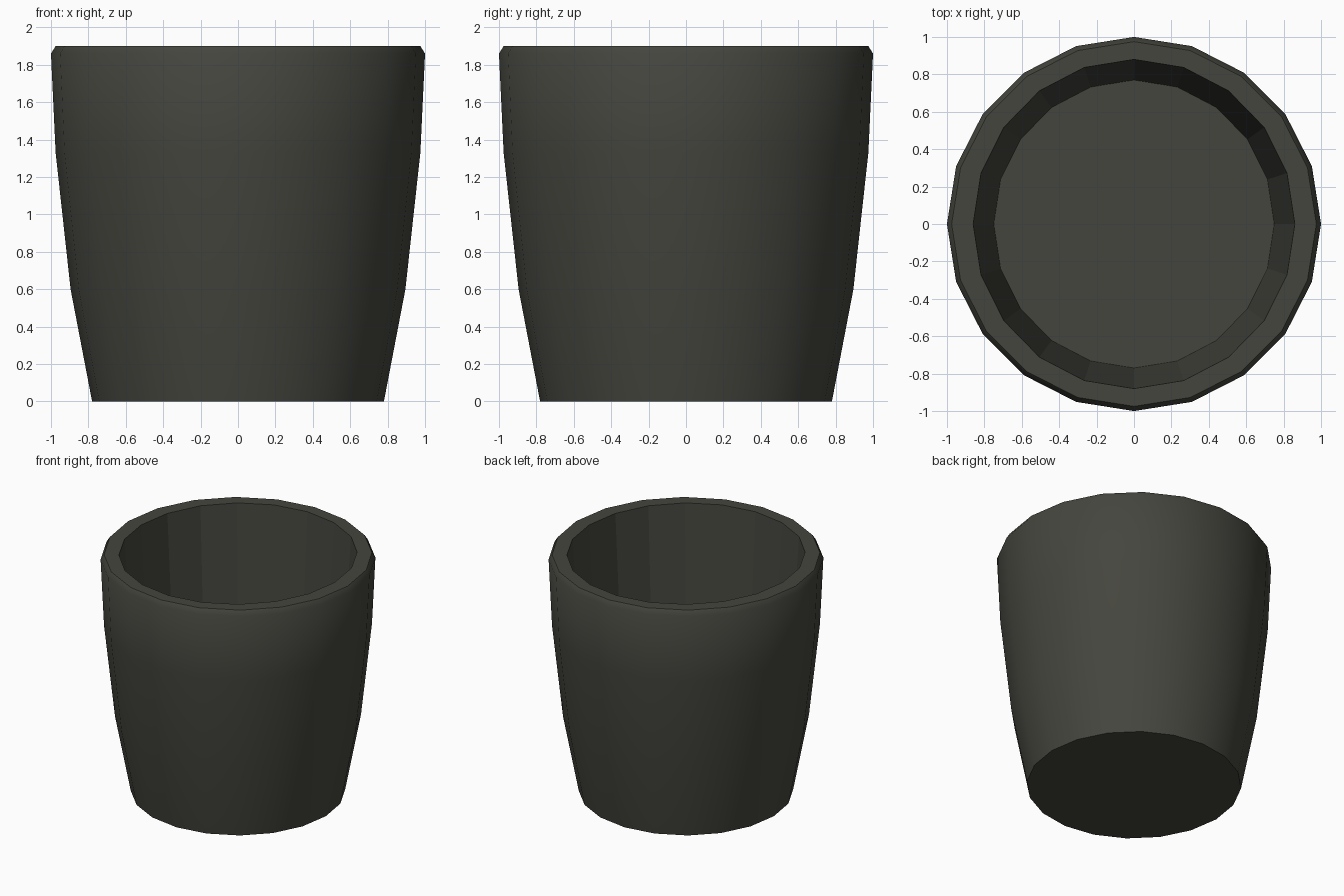
import bpy, bmesh
from math import cos, sin, tau

cube = bpy.data.objects.get("Cube")
if cube:
    bpy.data.objects.remove(cube, do_unlink=True)

SIDES = 20


def make_material(name, rgb):
    mat = bpy.data.materials.new(name)
    mat.use_nodes = True
    color = (*rgb, 1.0)
    mat.diffuse_color = color
    mat.node_tree.nodes["Principled BSDF"].inputs["Base Color"].default_value = color
    return mat


def ring(bm, rx, ry, z):
    return [bm.verts.new((rx * cos(tau * i / SIDES), ry * sin(tau * i / SIDES), z))
            for i in range(SIDES)]


def bridge(bm, a, b, smooth):
    for i in range(SIDES):
        j = (i + 1) % SIDES
        bm.faces.new((a[i], a[j], b[j], b[i])).smooth = smooth


# Profile from the base, up the outer wall, over the rim, down to the inner floor
outer = [(0.78, 0.78, 0), (0.895, 0.895, 0.6), (0.975, 0.975, 1.33),
         (1, 1, 1.86), (0.975, 0.975, 1.9)]
inner = [(0.86, 0.88, 1.9), (0.75, 0.77, 0.15)]

bm = bmesh.new()
rings = [ring(bm, *p) for p in outer + inner]
for k in range(len(rings) - 1):
    # Outer wall is smooth, the rim and inside are faceted
    bridge(bm, rings[k], rings[k + 1], k < len(outer) - 1)

# Underside and inner floor
bm.faces.new(rings[0][::-1])
bm.faces.new(rings[-1])
bmesh.ops.recalc_face_normals(bm, faces=bm.faces)

mesh = bpy.data.meshes.new("pot")
bm.to_mesh(mesh)
bm.free()
mesh.materials.append(make_material("dark warm grey", (0.06, 0.06, 0.049)))
pot = bpy.data.objects.new("pot", mesh)
bpy.context.collection.objects.link(pot)
